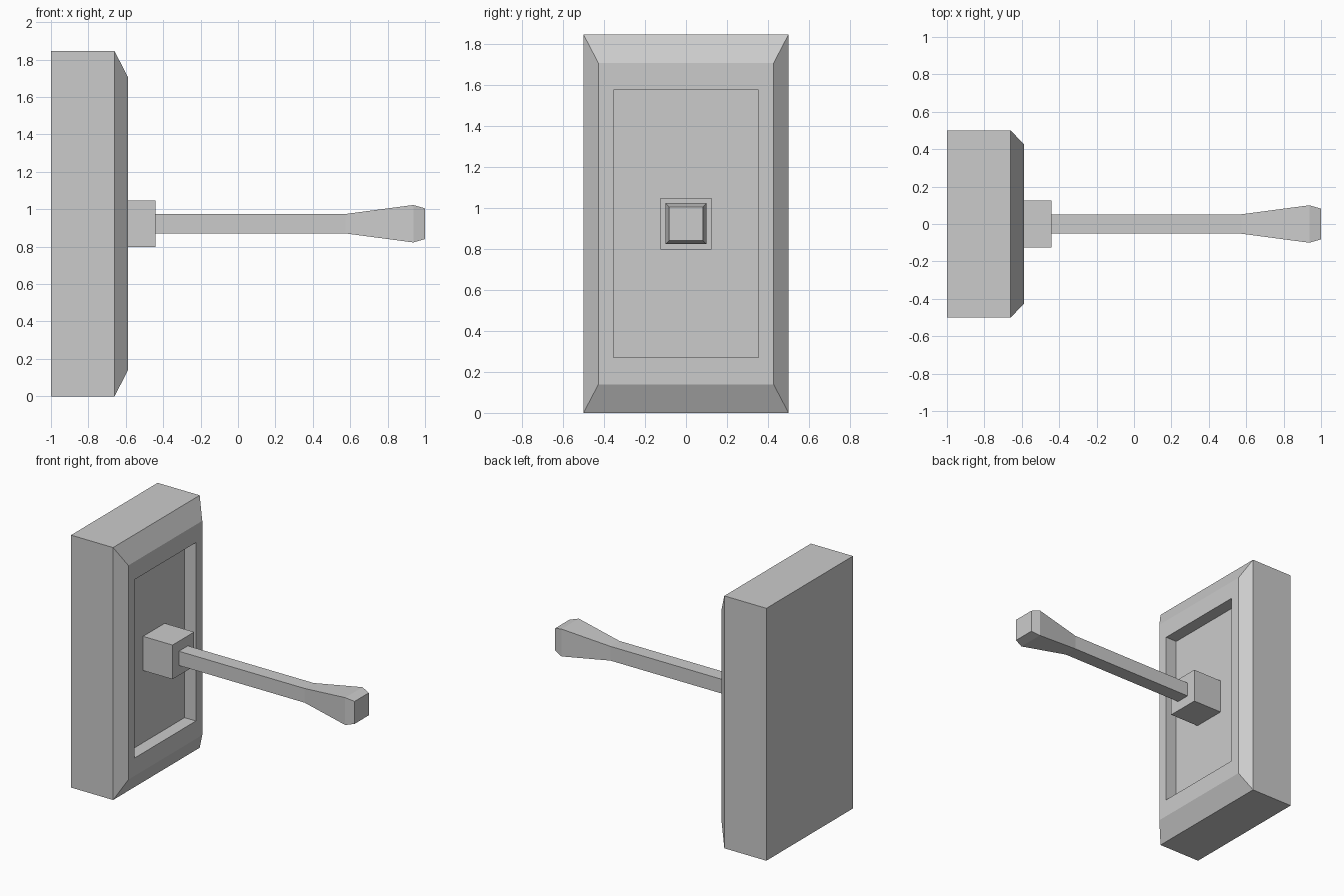
import bpy, bmesh

if "Cube" in bpy.data.objects:
    bpy.data.objects.remove(bpy.data.objects["Cube"])

ZC = 0.9225  # height of the centre line


def loft(name, sections, cap_start=True):
    """Rectangular rings (x, half_y, half_z) joined along x."""
    bm = bmesh.new()
    rings = [[bm.verts.new((x, sy * hy, ZC + sz * hz))
              for sy, sz in ((-1, -1), (1, -1), (1, 1), (-1, 1))]
             for x, hy, hz in sections]
    for a, b in zip(rings, rings[1:]):
        for i in range(4):
            j = (i + 1) % 4
            bm.faces.new((a[i], a[j], b[j], b[i]))
    if cap_start:
        bm.faces.new(rings[0])
    bm.faces.new(rings[-1])
    bmesh.ops.recalc_face_normals(bm, faces=bm.faces)
    mesh = bpy.data.meshes.new(name)
    bm.to_mesh(mesh)
    bm.free()
    obj = bpy.data.objects.new(name, mesh)
    bpy.context.collection.objects.link(obj)
    return obj


# Wall plate: box, chamfered rim, front border, recess walls and floor
loft("wall_plate", [(-1.0, 0.5, ZC), (-0.66, 0.5, ZC), (-0.588, 0.427, 0.783),
                    (-0.588, 0.354, 0.652), (-0.68, 0.354, 0.652)])

# Square collar standing on the recess floor
loft("lever_collar", [(-0.68, 0.125, 0.125), (-0.442, 0.125, 0.125)], cap_start=False)

# Lever with flared, chamfered tip
loft("lever", [(-0.442, 0.052, 0.052), (0.575, 0.052, 0.052),
               (0.937, 0.1, 0.1), (1.0, 0.082, 0.082)], cap_start=False)
